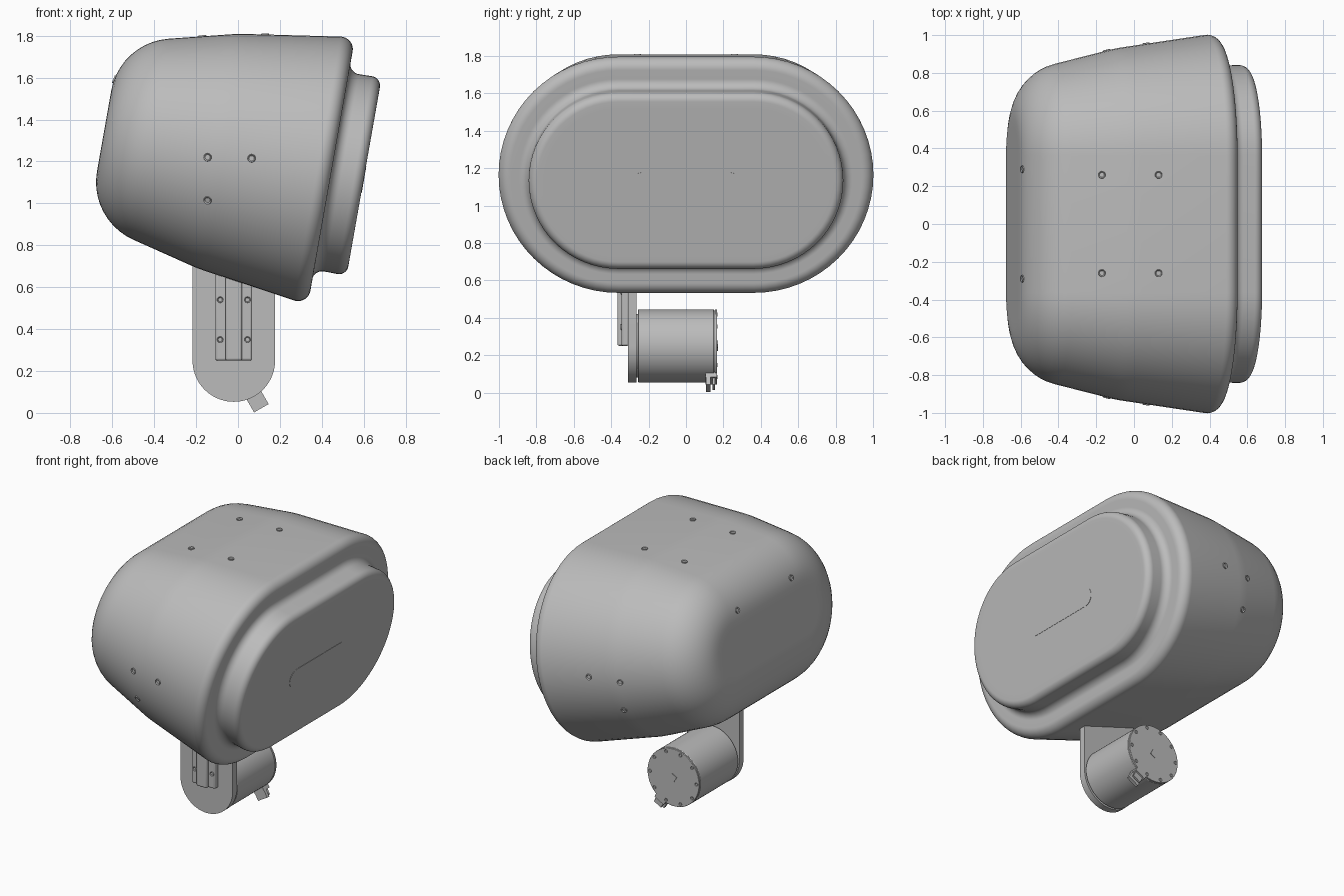
import bpy, bmesh
from math import sin, cos, pi, radians, tan
from mathutils import Vector, Matrix
from mathutils.bvhtree import BVHTree

cube = bpy.data.objects.get("Cube")
if cube:
    bpy.data.objects.remove(cube)

GREY = (0.5, 0.5, 0.5, 1)
mat = bpy.data.materials.new("plain grey")
mat.use_nodes = True
mat.diffuse_color = GREY
mat.node_tree.nodes["Principled BSDF"].inputs["Base Color"].default_value = GREY


def finish(bm, name, matrix=Matrix(), bevel=0):
    """Turn a bmesh into a smooth-shaded object with crisp edges."""
    bmesh.ops.transform(bm, matrix=matrix, verts=bm.verts)
    bmesh.ops.recalc_face_normals(bm, faces=bm.faces)
    mesh = bpy.data.meshes.new(name)
    bm.to_mesh(mesh)
    bm.free()
    mesh.materials.append(mat)
    ob = bpy.data.objects.new(name, mesh)
    bpy.context.collection.objects.link(ob)
    if bevel:
        mod = ob.modifiers.new("soft edges", "BEVEL")
        mod.width, mod.segments, mod.limit_method = bevel, 3, "ANGLE"
    bpy.ops.object.select_all(action="DESELECT")
    ob.select_set(True)
    bpy.context.view_layer.objects.active = ob
    bpy.ops.object.shade_smooth_by_angle(angle=radians(35))
    return ob


def fillet(points, steps=10):
    """Round each (u, r, radius) corner of an open profile."""
    pts = [Vector(p[:2]) for p in points]
    out = [pts[0]]
    for i in range(1, len(pts) - 1):
        a = (pts[i - 1] - pts[i]).normalized()
        b = (pts[i + 1] - pts[i]).normalized()
        rad = points[i][2]
        half = a.angle(b) / 2
        mid = pts[i] + (a + b).normalized() * rad / sin(half)
        start = pts[i] + a * rad / tan(half) - mid
        end = pts[i] + b * rad / tan(half) - mid
        for k in range(steps + 1):
            t = k / steps
            sweep = start.angle(end)
            out.append(mid + (start * sin((1 - t) * sweep) + end * sin(t * sweep)) / sin(sweep))
    return out + [pts[-1]]


def stadium(bm, u, half, r, n=32):
    """Ring of verts, a stretched circle in the yz plane at x = u."""
    ring = []
    for side in (1, -1):
        for k in range(n + 1):
            a = -pi / 2 + pi * k / n
            ring.append(bm.verts.new((u, side * (half + r * cos(a)), side * r * sin(a))))
    return ring


def loft(profile, half):
    bm = bmesh.new()
    rings = [stadium(bm, u, half, r) for u, r in profile]
    for a, b in zip(rings, rings[1:]):
        for i in range(len(a)):
            j = (i + 1) % len(a)
            bm.faces.new((a[i], a[j], b[j], b[i]))
    bm.faces.new(rings[0])
    bm.faces.new(rings[-1])
    return bm


def box(name, lo, hi, matrix=Matrix(), bevel=0):
    lo, hi = Vector(lo), Vector(hi)
    bm = bmesh.new()
    bmesh.ops.create_cube(bm, size=1)
    bmesh.ops.scale(bm, vec=hi - lo, verts=bm.verts)
    bmesh.ops.translate(bm, vec=(lo + hi) / 2, verts=bm.verts)
    return finish(bm, name, matrix, bevel)


def cylinder_y(name, x, z, y0, y1, r, seg=64, bevel=0):
    bm = bmesh.new()
    bmesh.ops.create_cone(bm, cap_ends=True, segments=seg, radius1=r, radius2=r, depth=y1 - y0)
    place = Matrix.Translation((x, (y0 + y1) / 2, z)) @ Matrix.Rotation(pi / 2, 4, "X")
    return finish(bm, name, place, bevel)


def screw(name, point, normal, r=0.021):
    """Low button head with a sunken socket."""
    bm = bmesh.new()
    bmesh.ops.create_cone(bm, cap_ends=True, segments=20, radius1=r, radius2=r * 0.85, depth=r * 0.5)
    top = max(bm.faces, key=lambda f: f.calc_center_median().z)
    bmesh.ops.inset_region(bm, faces=[top], thickness=r * 0.35)
    bmesh.ops.translate(bm, vec=(0, 0, -r * 0.35), verts=top.verts)
    turn = Vector(normal).to_track_quat("Z", "Y").to_matrix().to_4x4()
    return finish(bm, name, Matrix.Translation(point) @ turn)


# Head shell: stretched-circle sections lofted along a tilted axis
TILT = Matrix.Translation((0.011, 0, 1.231)) @ Matrix.Rotation(radians(10), 4, "Y")
STRAIGHT = 0.362
profile = fillet([(-0.66, 0.15), (-0.66, 0.43, 0.3), (-0.11, 0.568, 0.8),
                  (0.445, 0.65, 0.06), (0.438, 0.477, 0.05),
                  (0.6, 0.48, 0.045), (0.6, 0.40)])
shell = finish(loft(profile, STRAIGHT), "head_shell", TILT)

# Slim sensor window on the face
window = loft([(0.59, 0.064), (0.602, 0.064)], 0.236)
bmesh.ops.translate(window, vec=(0, 0, -0.014), verts=window.verts)
finish(window, "face_window", TILT)

# Screws placed on the shell by casting rays
tree = BVHTree.FromPolygons([v.co for v in shell.data.vertices],
                            [p.vertices[:] for p in shell.data.polygons])
casts = []
for side in (-1, 1):
    casts += [((x, side * 0.26, 3), (0, 0, -1), "top_screw") for x in (-0.17, 0.13)]
    casts.append(((-0.59, side * 0.29, 3), (0, 0, -1), "back_screw"))
    casts += [((x, side * 3, z), (0, -side, 0), "side_screw")
              for x, z in ((-0.145, 1.22), (-0.145, 1.015), (0.065, 1.215))]
for origin, direction, name in casts:
    point, normal, _, _ = tree.ray_cast(Vector(origin), Vector(direction))
    if point:
        screw(name, point, normal)

# Neck plate with a round lower end
CX, CZ, R = -0.02, 0.25, 0.197
bm = bmesh.new()
outline = [(CX + R * cos(a), CZ + R * sin(a)) for a in (pi + pi * k / 40 for k in range(41))]
outline += [(CX + R, 0.85), (CX - R, 0.85)]
face = bm.faces.new([bm.verts.new((x, -0.31, z)) for x, z in outline])
extruded = bmesh.ops.extrude_face_region(bm, geom=[face])["geom"]
bmesh.ops.translate(bm, vec=(0, 0.045, 0), verts=[g for g in extruded if isinstance(g, bmesh.types.BMVert)])
finish(bm, "neck_plate")

# Bracket on the front of the neck plate
box("bracket_base", (-0.108, -0.345, 0.25), (0.068, -0.305, 0.8), bevel=0.01)
box("bracket_rib", (-0.06, -0.367, 0.25), (0.02, -0.33, 0.8), bevel=0.01)
for x in (-0.085, 0.045):
    for z in (0.35, 0.54):
        screw("bracket_screw", (x, -0.345, z), (0, -1, 0), 0.016)

# Motor behind the neck plate
cylinder_y("motor_hub", CX, CZ, -0.27, -0.25, 0.17)
cylinder_y("motor_body", CX, CZ, -0.256, 0.15, 0.195, bevel=0.004)
cylinder_y("motor_cap_seam", CX, CZ, 0.145, 0.158, 0.19)
cylinder_y("motor_cap", CX, CZ, 0.154, 0.166, 0.195, bevel=0.003)
for k in range(10):
    a = 2 * pi * k / 10
    screw("motor_cap_bolt", (CX + 0.175 * cos(a), 0.166, CZ + 0.175 * sin(a)), (0, 1, 0), 0.012)
SPIN = Matrix.Translation((CX, 0, CZ)) @ Matrix.Rotation(radians(60), 4, "Y")
box("motor_socket", (-0.02, 0.16, -0.02), (0.02, 0.17, 0.02), SPIN)

# Cable connector on the underside of the motor, pointing down and out
box("connector_block", (0.16, 0.105, -0.04), (0.215, 0.166, 0.04), SPIN)
box("connector_wide_prong", (0.2, 0.107, -0.04), (0.263, 0.13, 0.04), SPIN)
box("connector_thin_prong", (0.2, 0.142, -0.03), (0.255, 0.155, 0.03), SPIN)
